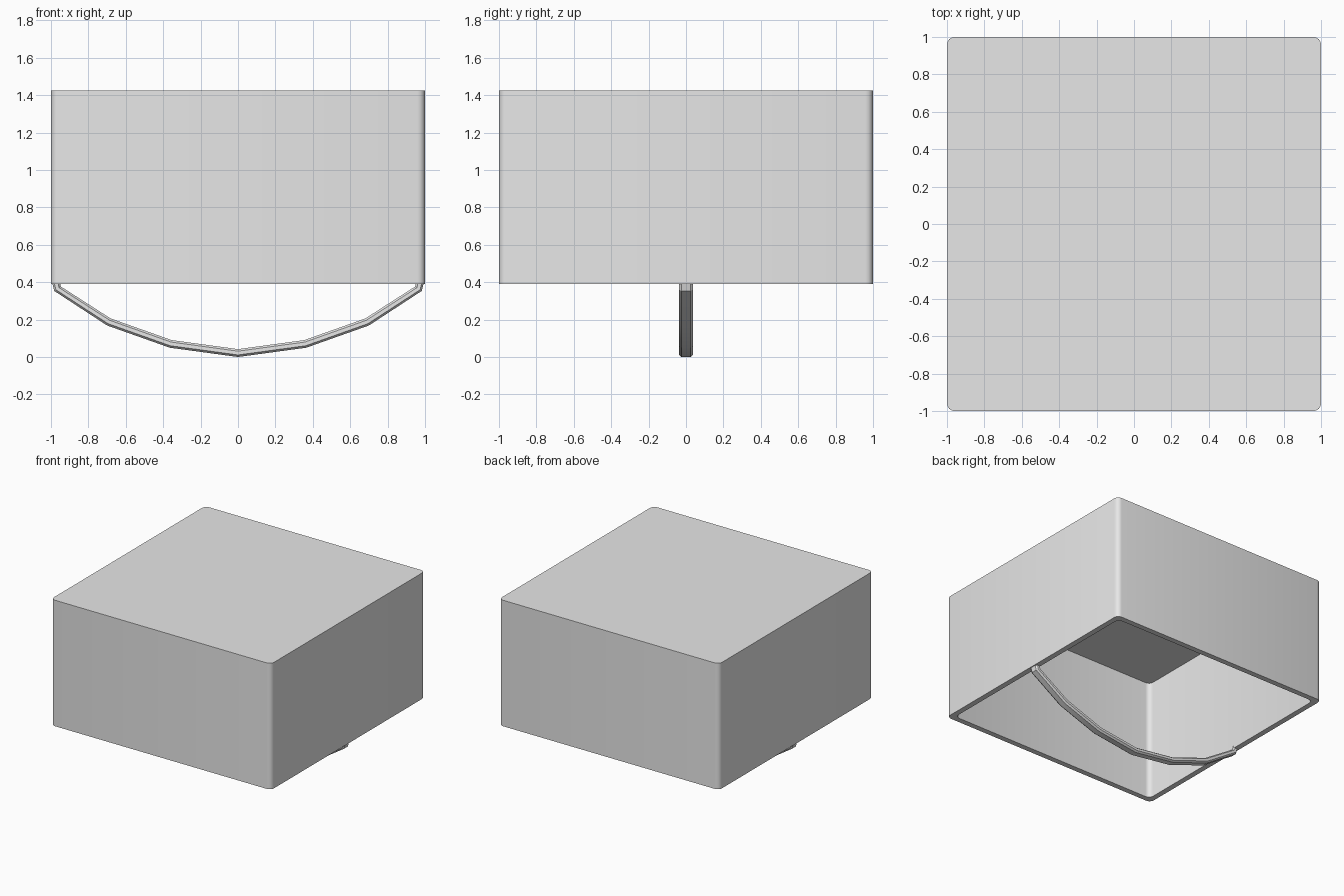
import bpy, bmesh, math
from mathutils import Matrix, Vector

cube = bpy.data.objects.get("Cube")
if cube:
    bpy.data.objects.remove(cube, do_unlink=True)

grey = bpy.data.materials.new("light_grey")
grey.use_nodes = True
grey.diffuse_color = (0.8, 0.8, 0.8, 1)
grey.node_tree.nodes["Principled BSDF"].inputs["Base Color"].default_value = (0.8, 0.8, 0.8, 1)

BASE, TOP, WALL, RADIUS = 0.39, 1.425, 0.045, 0.04


def finish(bm, name):
    """Turn a bmesh into a smooth-shaded object with sharp edges kept."""
    bmesh.ops.recalc_face_normals(bm, faces=bm.faces[:])
    mesh = bpy.data.meshes.new(name)
    bm.to_mesh(mesh)
    bm.free()
    mesh.materials.append(grey)
    obj = bpy.data.objects.new(name, mesh)
    bpy.context.collection.objects.link(obj)
    bpy.ops.object.select_all(action="DESELECT")
    obj.select_set(True)
    bpy.context.view_layer.objects.active = obj
    bpy.ops.object.shade_smooth_by_angle(angle=math.radians(30))
    return obj


def rounded_ring(bm, half, z):
    """Ring of vertices round a square with rounded corners."""
    verts = []
    for corner in range(4):
        middle = math.radians(45 + 90 * corner)
        centre = Vector((math.cos(middle), math.sin(middle), 0)) * (half - RADIUS) * math.sqrt(2)
        for step in range(5):
            a = math.radians(90 * corner + 22.5 * step)
            verts.append(bm.verts.new(centre + Vector((math.cos(a) * RADIUS, math.sin(a) * RADIUS, z))))
    return verts


def bridge(bm, a, b):
    n = len(a)
    for i in range(n):
        bm.faces.new((a[i], a[(i + 1) % n], b[(i + 1) % n], b[i]))


# Hollow box, closed on top and open below
bm = bmesh.new()
rings = [rounded_ring(bm, 1, TOP), rounded_ring(bm, 1, BASE),
         rounded_ring(bm, 1 - WALL, BASE), rounded_ring(bm, 1 - WALL, TOP - WALL)]
for a, b in zip(rings, rings[1:]):
    bridge(bm, a, b)
bm.faces.new(rings[0])
bm.faces.new(rings[-1])
finish(bm, "box_shell")

# Curved strap hanging between the two side rims
half_path = [(0.36, 0.07), (0.69, 0.187), (0.965, 0.365), (0.978, 0.42)]
path = [(-x, z) for x, z in reversed(half_path)] + [(0, 0.021)] + half_path
path = [Vector((x, 0, z)) for x, z in path]
# Flat eight-sided cross-section: across the strap, through the strap
quarter = [(0.038, 0.01), (0.024, 0.021)]
section = quarter + [(-y, t) for y, t in reversed(quarter)]
section += [(-y, -t) for y, t in section]

bm = bmesh.new()
rings = []
for i, p in enumerate(path):
    before = (p - path[max(i - 1, 0)]).normalized()
    after = (path[min(i + 1, len(path) - 1)] - p).normalized()
    tangent = (before + after).normalized()
    normal = Vector((-tangent.z, 0, tangent.x))
    rings.append([bm.verts.new(p + normal * t + Vector((0, y, 0))) for y, t in section])
for a, b in zip(rings, rings[1:]):
    bridge(bm, a, b)
bm.faces.new(rings[0])
bm.faces.new(rings[-1])
finish(bm, "strap_handle")
